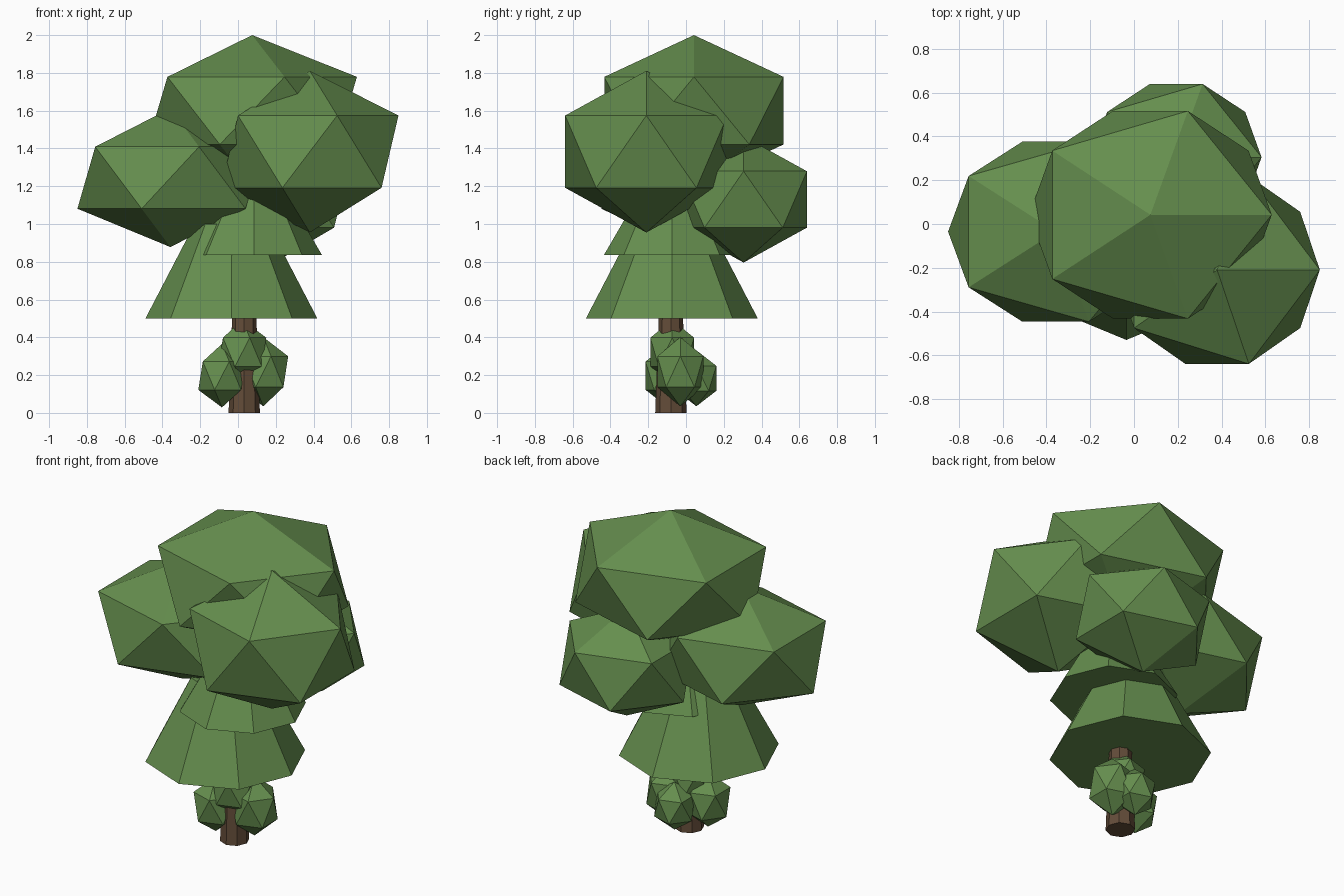
import bpy

if "Cube" in bpy.data.objects:
    bpy.data.objects.remove(bpy.data.objects["Cube"])


def make_material(name, colour):
    mat = bpy.data.materials.new(name)
    mat.diffuse_color = (*colour, 1.0)
    mat.use_nodes = True
    mat.node_tree.nodes["Principled BSDF"].inputs["Base Color"].default_value = mat.diffuse_color
    return mat


leaf_green = make_material("leaf_green", (0.13, 0.27, 0.076))
bark_brown = make_material("bark_brown", (0.125, 0.073, 0.041))


def clump(name, centre, radii):
    """Flat-faced icosahedron of leaves, stretched per axis."""
    bpy.ops.mesh.primitive_ico_sphere_add(subdivisions=1, radius=1, location=centre)
    ob = bpy.context.object
    ob.name = name
    ob.scale = radii
    ob.data.materials.append(leaf_green)


def taper(name, x, y, z0, z1, r0, r1, mat):
    """Eight-sided tapered column standing between two heights."""
    bpy.ops.mesh.primitive_cone_add(vertices=8, radius1=r0, radius2=r1,
                                    depth=z1 - z0, location=(x, y, (z0 + z1) / 2))
    ob = bpy.context.object
    ob.name = name
    ob.data.materials.append(mat)


# Trunk and the two leaf skirts
taper("trunk", 0.033, -0.08, 0.0, 0.75, 0.083, 0.055, bark_brown)
taper("lower_skirt", -0.035, -0.075, 0.5, 1.0, 0.455, 0.195, leaf_green)
taper("upper_skirt", 0.085, -0.075, 0.835, 1.15, 0.36, 0.177, leaf_green)

# Crown clumps
clump("crown_top", (0.075, 0.042, 1.6), (0.62, 0.558, 0.4))
clump("crown_left", (-0.358, -0.035, 1.245), (0.55, 0.484, 0.367))
clump("crown_right", (0.38, -0.21, 1.383), (0.525, 0.505, 0.428))
clump("crown_back", (0.193, 0.305, 1.13), (0.436, 0.394, 0.334))

# Small clumps around the trunk
clump("bush_left", (-0.085, -0.095, 0.197), (0.14, 0.14, 0.168))
clump("bush_front", (0.023, -0.073, 0.322), (0.142, 0.136, 0.17))
clump("bush_right", (0.134, -0.03, 0.218), (0.147, 0.143, 0.183))
clump("bush_back", (0.04, 0.055, 0.183), (0.13, 0.124, 0.148))
